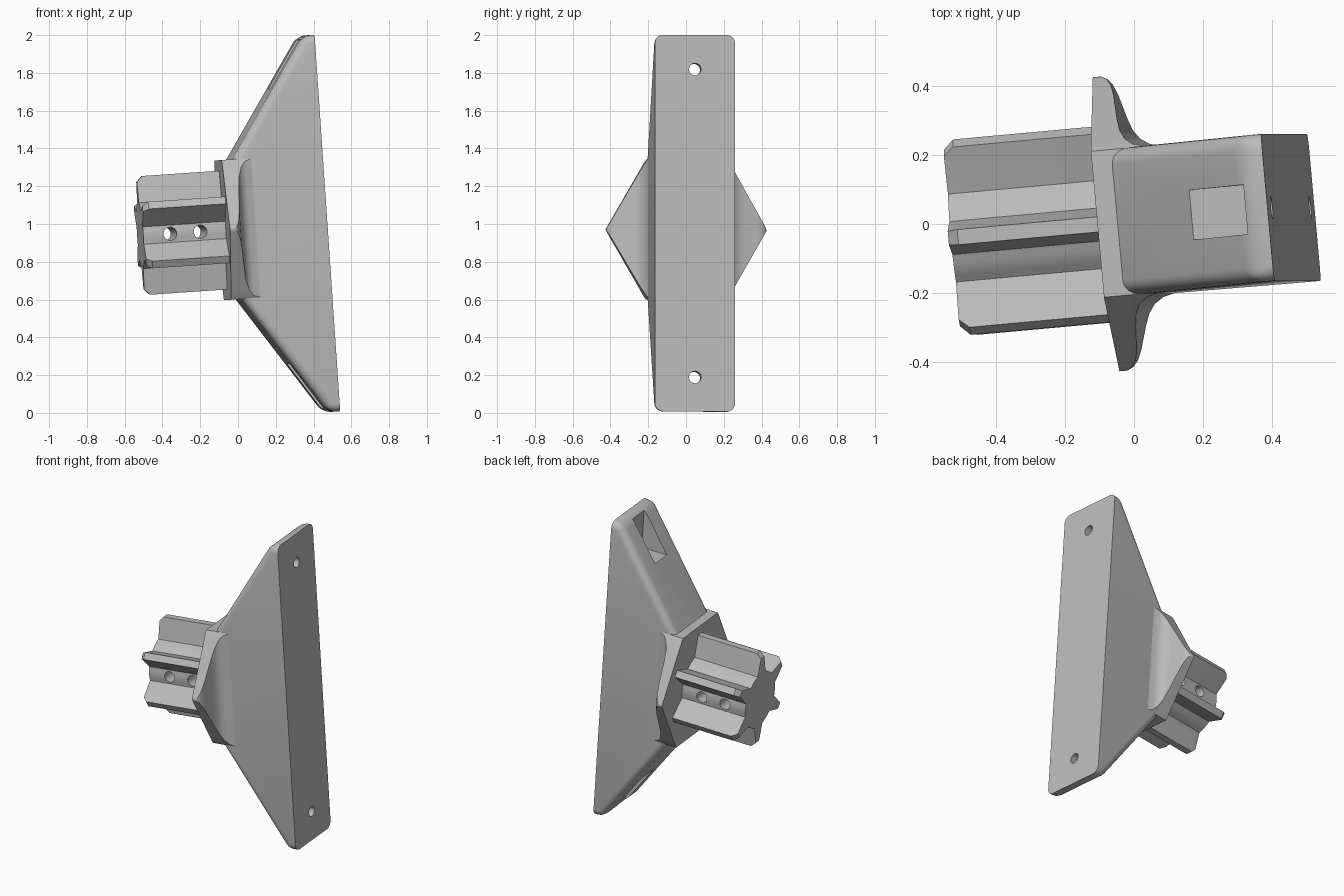
import bpy, bmesh, math
from mathutils import Matrix, Vector

if "Cube" in bpy.data.objects:
    bpy.data.objects.remove(bpy.data.objects["Cube"])

# Local axes: x runs from plug to plate, y is the width, z the plate length
FRAME = (Matrix.Translation((0.454, 0.048, 1.004))
         @ Matrix.Rotation(math.radians(-3.9), 4, 'Y')
         @ Matrix.Rotation(math.radians(5.2), 4, 'Z'))
WIDTH = 0.2135      # half width of the body
HEX = 0.428         # flange corner radius
BACK = -0.538       # rear face of the flange

grey = bpy.data.materials.new("plain_grey")
grey.use_nodes = True
grey.diffuse_color = (0.5, 0.5, 0.5, 1)
grey.node_tree.nodes["Principled BSDF"].inputs["Base Color"].default_value = (0.5, 0.5, 0.5, 1)


def make(name, bm):
    bmesh.ops.recalc_face_normals(bm, faces=bm.faces)
    mesh = bpy.data.meshes.new(name)
    bm.to_mesh(mesh)
    bm.free()
    ob = bpy.data.objects.new(name, mesh)
    bpy.context.collection.objects.link(ob)
    ob.matrix_world = FRAME
    mesh.materials.append(grey)
    return ob


def skin(rings):
    """Closed solid through rings of equal point count."""
    bm = bmesh.new()
    loops = [[bm.verts.new(p) for p in ring] for ring in rings]
    n = len(loops[0])
    for a, b in zip(loops, loops[1:]):
        for i in range(n):
            j = (i + 1) % n
            bm.faces.new((a[i], a[j], b[j], b[i]))
    bm.faces.new(loops[0])
    bm.faces.new(loops[-1])
    return bm


def box(lo, hi):
    bm = bmesh.new()
    lo, hi = Vector(lo), Vector(hi)
    mid, size = (lo + hi) / 2, hi - lo
    bmesh.ops.create_cube(bm, size=1, matrix=Matrix.Translation(mid) @ Matrix.Diagonal((*size, 1)))
    return make("cutter", bm)


def rod(centre, axis, radius, depth):
    bm = bmesh.new()
    turn = Matrix.Rotation(math.pi / 2, 4, axis)
    bmesh.ops.create_cone(bm, cap_ends=True, segments=32, radius1=radius, radius2=radius,
                          depth=depth, matrix=Matrix.Translation(centre) @ turn)
    return make("cutter", bm)


def cut(ob, cutters):
    bpy.context.view_layer.objects.active = ob
    for c in cutters:
        c.hide_render = True
        mod = ob.modifiers.new("cut", 'BOOLEAN')
        mod.operation, mod.object, mod.solver = 'DIFFERENCE', c, 'EXACT'
        bpy.ops.object.modifier_apply(modifier=mod.name)
        bpy.data.objects.remove(c)


def smooth(ob, degrees):
    bpy.ops.object.select_all(action='DESELECT')
    ob.select_set(True)
    bpy.context.view_layer.objects.active = ob
    bpy.ops.object.shade_smooth_by_angle(angle=math.radians(degrees))


# Wedge body with rounded outer edges
RIM, END = -0.06, 0.999
profile = [(0, -END), (0, END), (RIM, END), (-0.49, 0.355), (-0.49, -0.355), (RIM, -END)]
bm = skin([[(u, v, w) for u, w in profile] for v in (-WIDTH, WIDTH)])
round_edges = []
for e in bm.edges:
    mid = (e.verts[0].co + e.verts[1].co) / 2
    if -0.45 < mid.x < -0.01:
        round_edges.append(e)
bmesh.ops.bevel(bm, geom=round_edges, offset=0.045, segments=6, profile=0.5, affect='EDGES')
body = make("wedge_body", bm)

# Screw holes through the plate, each with an access pocket in the slope
cutters = []
for s in (-1, 1):
    z0, z1 = sorted((s * 0.73, s * 0.985))
    cutters.append(box((-0.5, -0.072, z0), (-0.065, 0.072, z1)))
    cutters.append(rod((0, 0, s * 0.817), 'Y', 0.032, 0.3))
cut(body, cutters)
smooth(body, 25)

# Hexagonal flange, its side wings curving into the body
wing = [(0.427, -0.515), (0.418, -0.498), (0.4, -0.485), (0.37, -0.476), (0.3, -0.464),
        (0.265, -0.455), (0.24, -0.44), (0.222, -0.415), (0.212, -0.375), (0.18, -0.375)]
sections = [(-v, u) for v, u in wing] + [(v, u) for v, u in reversed(wing)]
rings = []
for v, u in sections:
    h = min(HEX - abs(v), HEX / 2) * math.sqrt(3)
    rings.append([(BACK, v, -h), (BACK, v, h), (u, v, h), (u, v, -h)])
flange = make("hex_flange", skin(rings))
smooth(flange, 32)

# Six-ribbed plug with chamfered rib ends
CORE, TIP, CHAMFER = 0.18, 0.315, 0.03
outline = []
for k in range(6):
    turn = Matrix.Rotation(k * math.pi / 3, 2)
    for r, h in ((0.175, -0.048), (TIP, -0.022), (TIP, 0.022), (0.175, 0.048)):
        outline.append(turn @ Vector((-h, r)))
    for deg in (19, 23, 27, 30, 33, 37, 41):
        a = math.radians(90 + deg)
        outline.append(turn @ Vector((CORE * math.cos(a), CORE * math.sin(a))))


def shrink(p):
    return p * (1 - CHAMFER / TIP) if p.length > 0.25 else p


plug = make("ribbed_plug", skin([
    [(-0.978, *shrink(p)) for p in outline],
    [(-0.978 + CHAMFER, *p) for p in outline],
    [(BACK + 0.02, *p) for p in outline]]))

# Two cross holes through the plug
cut(plug, [rod((u, 0, 0), 'X', 0.035, 0.8) for u in (-0.835, -0.674)])
smooth(plug, 12)
